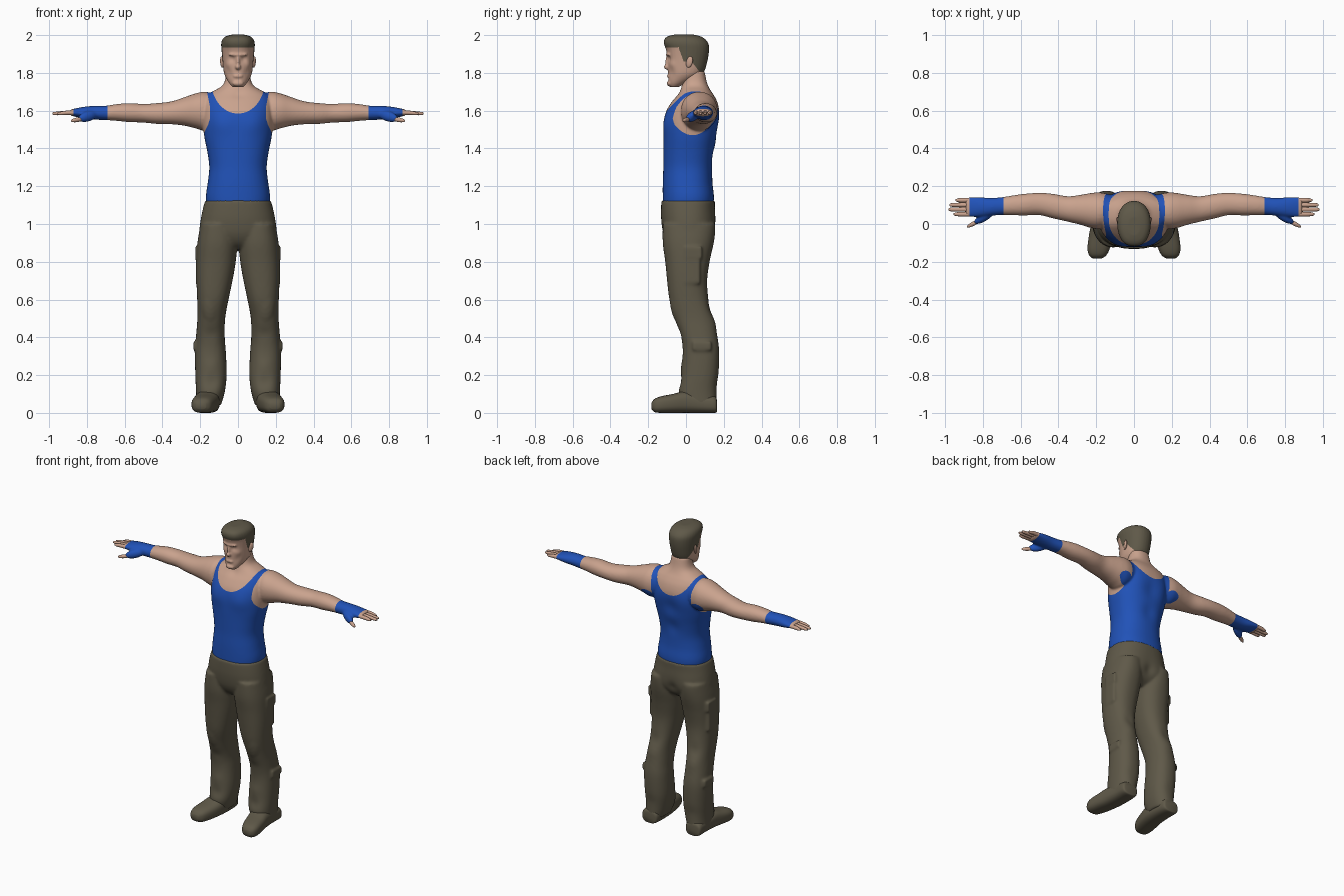
import bpy, bmesh, math
from mathutils import Matrix, Vector

cube = bpy.data.objects.get("Cube")
if cube:
    bpy.data.objects.remove(cube)


def material(name, colour):
    mat = bpy.data.materials.new(name)
    mat.use_nodes = True
    mat.diffuse_color = (*colour, 1)
    mat.node_tree.nodes["Principled BSDF"].inputs["Base Color"].default_value = (*colour, 1)
    return mat


SKIN = material("warm skin", (0.59, 0.365, 0.27))
BLUE = material("bright blue cloth", (0.015, 0.085, 0.48))
OLIVE = material("dark olive", (0.115, 0.1, 0.066))


def spline(a, b, c, d, t):
    return b + 0.5 * t * (c - a + t * (2*a - 5*b + 4*c - d + t * (3*(b - c) + d - a)))


def loft(bm, rows, axis="z", power=2.3, sides=32, steps=4):
    """Rows in hundredths: position along the axis, then low and high of the two other axes."""
    rings = []
    for i in range(len(rows) - 1):
        near = [rows[max(0, min(len(rows) - 1, i + k))] for k in (-1, 0, 1, 2)]
        for s in range(steps):
            rings.append([spline(*v, s / steps) for v in zip(*near)])
    rings.append(rows[-1])
    loops = []
    for pos, a0, a1, b0, b1 in rings:
        loop = []
        for k in range(sides):
            ang = math.tau * k / sides
            c, s = math.cos(ang), math.sin(ang)
            a = (a0 + a1) / 2 + (a1 - a0) / 2 * math.copysign(abs(c) ** (2 / power), c)
            b = (b0 + b1) / 2 + (b1 - b0) / 2 * math.copysign(abs(s) ** (2 / power), s)
            co = {"x": (pos, a, b), "y": (a, pos, b), "z": (a, b, pos)}[axis]
            loop.append(bm.verts.new(Vector(co) / 100))
        loops.append(loop)
    for low, high in zip(loops, loops[1:]):
        for k in range(sides):
            n = (k + 1) % sides
            bm.faces.new((low[k], low[n], high[n], high[k]))
    bm.faces.new(loops[0])
    bm.faces.new(loops[-1])


def symmetric(rows):
    return [(z, -half, half, front, back) for z, half, front, back in rows]


def blob(bm, centre, radii, aim=(0, 0, 1)):
    turn = Vector(aim).to_track_quat("Z", "Y").to_matrix().to_4x4()
    size = Matrix.Diagonal((*radii, 1))
    bmesh.ops.create_uvsphere(bm, u_segments=20, v_segments=12, radius=1,
                              matrix=Matrix.Translation(centre) @ turn @ size)


def box(bm, centre, size):
    bmesh.ops.create_cube(bm, size=1, matrix=Matrix.Translation(centre) @ Matrix.Diagonal((*size, 1)))


def mirror(bm):
    copy = bmesh.ops.duplicate(bm, geom=bm.verts[:] + bm.edges[:] + bm.faces[:])["geom"]
    for v in copy:
        if isinstance(v, bmesh.types.BMVert):
            v.co.x *= -1


def cut(bm, field):
    """Split the faces along the line where the field is zero, for a clean colour edge."""
    fresh = []
    for e in bm.edges[:]:
        a, b = field(e.verts[0].co), field(e.verts[1].co)
        if a * b < 0:
            fresh.append(bmesh.utils.edge_split(e, e.verts[0], a / (a - b))[1])
    bmesh.ops.connect_verts(bm, verts=fresh)


def finish(name, bm, mats, voxel=0, smooth=4, sculpt=(), field=None):
    bmesh.ops.recalc_face_normals(bm, faces=bm.faces)
    mesh = bpy.data.meshes.new(name)
    bm.to_mesh(mesh)
    bm.free()
    ob = bpy.data.objects.new(name, mesh)
    bpy.context.collection.objects.link(ob)
    if voxel:
        mod = ob.modifiers.new("fuse", "REMESH")
        mod.mode, mod.voxel_size = "VOXEL", voxel
        mod = ob.modifiers.new("soften", "SMOOTH")
        mod.iterations = smooth
        bpy.context.view_layer.update()
        mesh = bpy.data.meshes.new_from_object(ob.evaluated_get(bpy.context.evaluated_depsgraph_get()))
        ob.modifiers.clear()
        ob.data = mesh
    mesh.materials.clear()
    for mat in mats:
        mesh.materials.append(mat)
    bm = bmesh.new()
    bm.from_mesh(mesh)
    bm.normal_update()
    for v in bm.verts:
        here, normal = Vector((abs(v.co.x), v.co.y, v.co.z)), v.normal.copy()
        push = sum(d * math.exp(-((here - Vector(c)).length / r) ** 2) for c, r, d in sculpt)
        v.co += normal * push
    if field:
        cut(bm, field)
        for f in bm.faces:
            f.material_index = int(field(f.calc_center_median()) > 0)
    bm.to_mesh(mesh)
    bm.free()
    bpy.ops.object.select_all(action="DESELECT")
    ob.select_set(True)
    bpy.context.view_layer.objects.active = ob
    bpy.ops.object.shade_smooth_by_angle(angle=math.radians(60))


# Torso and arms, with vest and gloves as coloured areas
def clothing(p):
    a = abs(p.x)
    neck = 0.1 * (math.hypot(p.x / 0.14, (p.z - 1.75) / 0.165) - 1)
    side = 0.148 + 0.3 * max(0, 1.56 - p.z) + 0.2 * max(0, p.z - 1.62) - a
    under = 1.47 + 6 * (p.y - 0.035) ** 2 - p.z
    vest = min(neck, max(side, under), 0.23 - a)
    glove = min(a - 0.69, 0.87 - a)
    return max(vest, glove)


bm = bmesh.new()
loft(bm, [(8, 2, 14, 153, 168), (17, -2.3, 16.5, 149.5, 170), (22, -2.3, 16.5, 150.5, 169.3),
          (28, -.5, 15.5, 152, 167.3), (35, 1.2, 14.7, 152.8, 165), (43, 3, 16, 153, 164),
          (50, 4.7, 16.5, 153.7, 163.6), (58, 4.5, 16, 154, 164), (65, 4.7, 15, 154.7, 163.4),
          (70, 4.8, 14.2, 155, 162.6), (76, 4.3, 13.8, 155.3, 162.6), (82, 3.7, 14.2, 156, 162),
          (87, 3.7, 14.2, 157, 161), (89, 4.2, 13.7, 157.5, 160.5)], "x", 2.1)
blob(bm, (0.795, 0.035, 1.57), (0.022, 0.028, 0.062), (0.85, -0.5, -0.25))
mirror(bm)
loft(bm, symmetric([(106, 16, -12, 14), (114, 17, -12.3, 14.8), (122, 16, -12.3, 14),
                    (130, 15.2, -12, 14), (138, 16.2, -12, 15), (146, 17.8, -12, 16.5),
                    (154, 18.7, -11.7, 17.6), (160, 18.7, -10.3, 17.6), (165, 18.2, -7.3, 16.4),
                    (168.5, 16.2, -4.5, 14.5), (170.7, 12.5, -3.2, 13), (173, 8.6, -2.3, 11.8),
                    (176, 6.9, -1.6, 10.8), (181, 6.2, -1, 9.8)]), sides=48)
finish("torso_and_arms", bm, (SKIN, BLUE), 0.006, 10,
       [((0.085, -0.11, 1.53), 0.06, 0.007), ((0, 0.17, 1.5), 0.06, -0.01),
        ((0, 0.15, 1.36), 0.05, -0.008), ((0.1, 0.17, 1.55), 0.07, 0.004),
        ((0, -0.03, 1.68), 0.03, -0.005)], clothing)

# Fingers and thumb tips
bm = bmesh.new()
for y, tip in ((5.2, 95.5), (7.7, 98.3), (10.1, 97.8), (12.6, 94.5)):
    loft(bm, [(85, y - 1.2, y + 1.2, 157.8, 160.3), (91, y - 1.2, y + 1.2, 157.7, 160),
              (tip - 1.5, y - 1, y + 1, 157.6, 159.4), (tip, y - .5, y + .5, 158, 159)], "x", 2, 12)
blob(bm, (0.85, 0.002, 1.552), (0.011, 0.012, 0.04), (0.85, -0.45, -0.15))
mirror(bm)
finish("fingers", bm, [SKIN])


# Head, with short hair coloured above the hairline
def ramp(v, a, b):
    return min(1, max(0, (v - a) / (b - a)))


def hair(p):
    return p.z - 1.935 + 0.075 * ramp(p.y, -0.04, -0.012) + 0.065 * ramp(p.y, 0.03, 0.08)


bm = bmesh.new()
loft(bm, symmetric([(172.5, 2.8, -8.3, -4), (174.5, 4.6, -9.3, 0), (178, 6.7, -9.4, 7),
                    (181, 7.6, -9.5, 9.8), (187, 8.2, -9.7, 11.5), (192, 8.7, -10.5, 12.2),
                    (195.5, 8.9, -11.7, 11.9), (198, 8.1, -11.3, 10), (199.5, 6.2, -9.3, 7.3),
                    (200.3, 3.2, -6, 3.8)]), power=2.15)
blob(bm, (0, -0.099, 1.832), (0.015, 0.018, 0.015))
blob(bm, (0, -0.097, 1.855), (0.01, 0.013, 0.034))
blob(bm, (0, -0.091, 1.896), (0.052, 0.015, 0.012))
blob(bm, (0, -0.09, 1.783), (0.026, 0.012, 0.011))
blob(bm, (0, -0.087, 1.745), (0.03, 0.015, 0.016))
finish("head", bm, (SKIN, OLIVE), 0.005, 4,
       [((0.034, -0.095, 1.873), 0.017, -0.008), ((0.05, -0.08, 1.8), 0.025, -0.004),
        ((0.055, -0.075, 1.845), 0.02, 0.004), ((0, -0.1, 1.783), 0.008, -0.003),
        ((0, -0.1, 1.764), 0.01, -0.003), ((0.05, -0.1, 1.965), 0.03, 0.003)], hair)

# Ears
bm = bmesh.new()
blob(bm, (0.084, 0.018, 1.858), (0.009, 0.018, 0.031), (0.1, 0.25, 1))
mirror(bm)
finish("ears", bm, [SKIN])

# Trousers: legs, knee panels, cargo pockets and hips
bm = bmesh.new()
loft(bm, [(100, 2, 19.8, -12.3, 15), (90, .5, 21.5, -12.3, 14.5), (80, 1.2, 22, -11, 12.5),
          (70, 2.9, 22, -10, 11.2), (60, 5, 21.6, -8.8, 12), (50, 6.8, 21.5, -6, 14.5),
          (40, 7, 22.3, -2.7, 16.7), (32, 6.4, 22.8, -1.7, 17.6), (20, 6, 22.6, -2.7, 17.2),
          (11, 7, 22.2, -4, 16.3), (4, 9, 22, -2, 16.3)], sides=40)
box(bm, (0.2, 0.035, 0.77), (0.047, 0.08, 0.17))
box(bm, (0.2, 0.04, 0.85), (0.051, 0.09, 0.06))
box(bm, (0.213, 0.085, 0.355), (0.046, 0.1, 0.045))
blob(bm, (0.145, -0.035, 0.58), (0.055, 0.05, 0.13), (0, -0.15, 1))
mirror(bm)
loft(bm, symmetric([(87, 14, -6, 8), (90, 18, -9.5, 12), (95, 20.4, -12, 14.8),
                    (102, 19.8, -13.1, 15.5), (108, 18.6, -13.2, 15.3),
                    (112.5, 17.4, -13, 15.3)]), sides=48)
folds = [((0.15, 0.14, z), 0.04, d) for z, d in ((0.56, -0.007), (0.47, 0.005), (0.16, -0.006))]
folds += [((0.14, -0.03, z), 0.035, d) for z, d in ((0.42, -0.004), (0.25, 0.004), (0.16, -0.007))]
folds += [((0, 0.15, 0.95), 0.035, -0.01), ((0.1, 0.14, 0.97), 0.07, 0.006)]
finish("trousers", bm, [OLIVE], 0.008, 7, folds)

# Boots
bm = bmesh.new()
loft(bm, [(16.3, 12, 20.5, .5, 7), (15, 10.5, 21.8, 0, 9), (8, 9.8, 22, 0, 10),
          (0, 9.8, 22.8, 0, 11.5), (-7, 11, 24, 0, 10), (-13, 12.8, 24.6, 0, 8.8),
          (-16.5, 14.6, 23.8, .4, 7.5), (-18.2, 17, 22, 2, 5.5)], "y", 2.7)
mirror(bm)
finish("boots", bm, [OLIVE])
